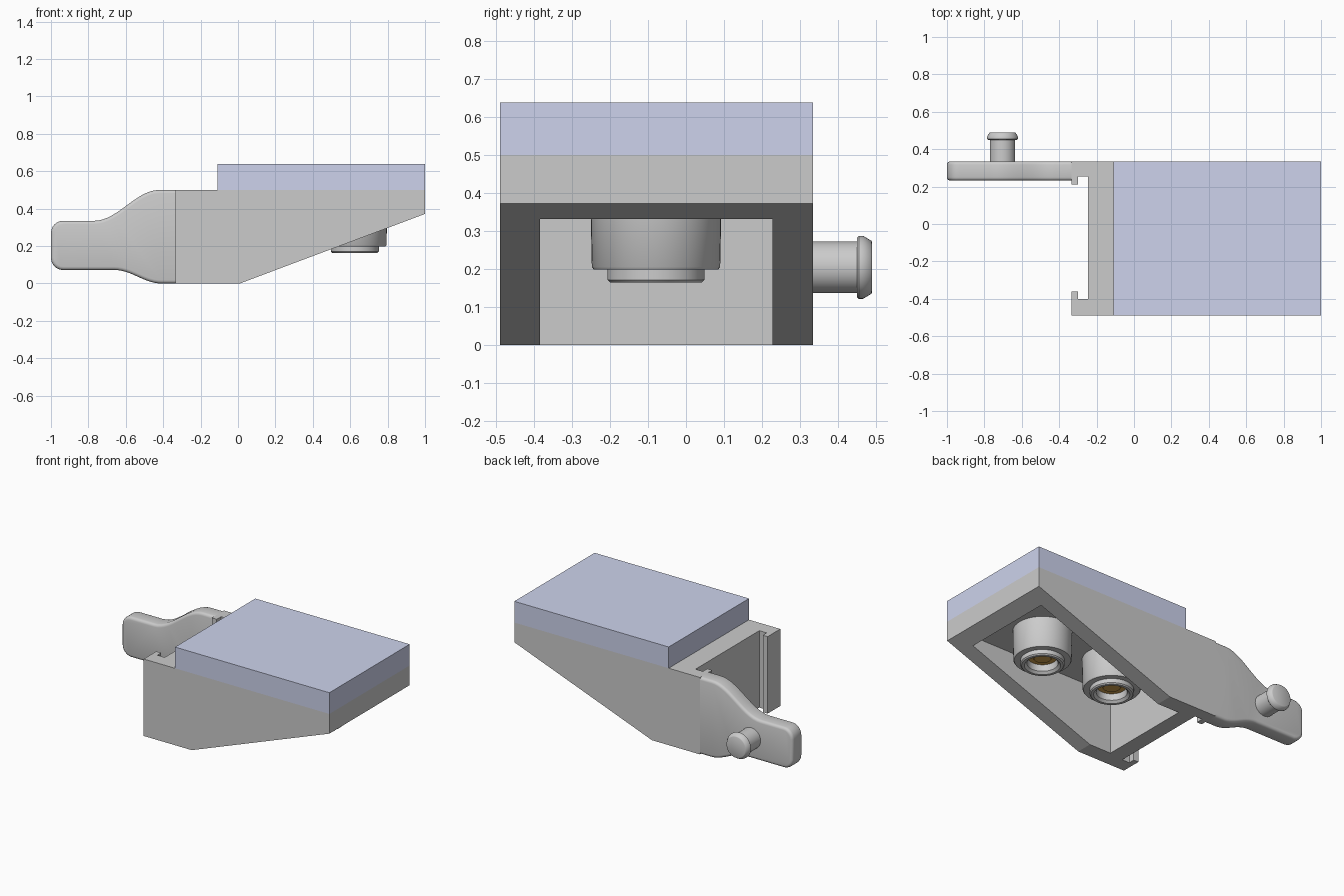
import bpy, bmesh, math
from mathutils import Matrix

if "Cube" in bpy.data.objects:
    bpy.data.objects.remove(bpy.data.objects["Cube"])


def material(name, color):
    m = bpy.data.materials.new(name)
    m.diffuse_color = (*color, 1)
    m.use_nodes = True
    m.node_tree.nodes["Principled BSDF"].inputs["Base Color"].default_value = m.diffuse_color
    return m


def add(name, bm, mat=None, smooth=False):
    bmesh.ops.recalc_face_normals(bm, faces=bm.faces)
    me = bpy.data.meshes.new(name)
    bm.to_mesh(me)
    bm.free()
    ob = bpy.data.objects.new(name, me)
    bpy.context.collection.objects.link(ob)
    if mat:
        me.materials.append(mat)
    if smooth:
        bpy.ops.object.select_all(action='DESELECT')
        ob.select_set(True)
        bpy.context.view_layer.objects.active = ob
        bpy.ops.object.shade_smooth_by_angle(angle=math.radians(35))
    return ob


def prism(points, axis, lo, hi):
    """Extrude a flat outline along 'y' (points are x,z) or 'z' (points are x,y)."""
    bm = bmesh.new()
    place = (lambda a, b, t: (a, t, b)) if axis == 'y' else (lambda a, b, t: (a, b, t))
    face = bm.faces.new([bm.verts.new(place(a, b, lo)) for a, b in points])
    ext = bmesh.ops.extrude_face_region(bm, geom=[face])
    moved = [v for v in ext['geom'] if isinstance(v, bmesh.types.BMVert)]
    bmesh.ops.translate(bm, verts=moved, vec=place(0, 0, hi - lo))
    return bm


def rect(x0, x1, y0, y1):
    return [(x0, y0), (x1, y0), (x1, y1), (x0, y1)]


def lathe(profile, matrix, steps=48):
    """Spin (radius, height) points about z, then place the result."""
    bm = bmesh.new()
    vs = [bm.verts.new((r, 0, h)) for r, h in profile]
    es = [bm.edges.new(p) for p in zip(vs, vs[1:])]
    bmesh.ops.spin(bm, geom=vs + es, cent=(0, 0, 0), axis=(0, 0, 1),
                   angle=2 * math.pi, steps=steps)
    bmesh.ops.remove_doubles(bm, verts=bm.verts, dist=1e-4)
    bm.transform(matrix)
    return bm


def cut(ob, cutter):
    mod = ob.modifiers.new("cut", 'BOOLEAN')
    mod.operation, mod.solver, mod.object = 'DIFFERENCE', 'EXACT', cutter
    bpy.context.view_layer.objects.active = ob
    bpy.ops.object.modifier_apply(modifier=mod.name)
    bpy.data.objects.remove(cutter)


def s_curve(x0, z0, x1, z1, n=14):
    return [(x0 + (x1 - x0) * i / n,
             z0 + (z1 - z0) * (1 - math.cos(math.pi * i / n)) / 2) for i in range(n + 1)]


def corner(cx, cz, r, start, n=6):
    return [(cx + r * math.cos(math.radians(start + 90 * i / n)),
             cz + r * math.sin(math.radians(start + 90 * i / n))) for i in range(n + 1)]


blue = material("pad_blue", (0.61, 0.65, 0.84))
gold = material("contact_gold", (0.65, 0.36, 0.08))
Y0, Y1 = -0.49, 0.335

# Wedge-shaped housing, hollow underneath, with a T-shaped channel at the back
housing = add("housing", prism([(-0.335, 0), (0.01, 0), (1, 0.372), (1, 0.5), (-0.335, 0.5)],
                               'y', Y0, Y1))
cut(housing, add("cavity", prism(rect(-0.145, 0.893, -0.385, 0.228), 'z', -0.5, 0.393)))
cut(housing, add("channel", prism(
    [(-0.5, -0.36), (-0.30, -0.36), (-0.30, -0.40), (-0.247, -0.40),
     (-0.247, 0.255), (-0.30, 0.255), (-0.30, 0.21), (-0.5, 0.21)], 'z', -0.5, 1)))

# Lever arm with softened outline
outline = ([(-0.335, 0.5)] + s_curve(-0.42, 0.5, -0.77, 0.335)
           + corner(-0.935, 0.27, 0.065, 90) + corner(-0.935, 0.137, 0.065, 180)
           + s_curve(-0.66, 0.072, -0.41, 0) + [(-0.335, 0)])
bm = prism(outline, 'y', 0.232, Y1)
rim = [e for e in bm.edges
       if abs(e.verts[0].co.y - e.verts[1].co.y) < 1e-5
       and not all(v.co.x > -0.34 for v in e.verts)]
bmesh.ops.bevel(bm, geom=rim, offset=0.018, segments=3, profile=0.5, affect='EDGES')
add("lever_arm", bm, smooth=True)

# Headed peg on the outside of the arm
add("peg", lathe([(0, 0.30), (0.068, 0.30), (0.068, 0.45), (0.078, 0.45), (0.083, 0.455),
                  (0.083, 0.466), (0.07, 0.488), (0.066, 0.49), (0, 0.49)],
                 Matrix.Translation((-0.703, 0, 0.204)) @ Matrix.Rotation(-math.pi / 2, 4, 'X')),
    smooth=True)

# Two sockets under the ceiling, each with a recessed contact
for i, x in enumerate((0.625, 0.102), 1):
    at = Matrix.Translation((x, -0.079, 0))
    add(f"socket_{i}", lathe([(0, 0.40), (0.173, 0.40), (0.169, 0.205), (0.164, 0.198),
                              (0.128, 0.198), (0.128, 0.171), (0.121, 0.164), (0.105, 0.164),
                              (0.09, 0.178), (0.085, 0.23), (0, 0.23)], at), smooth=True)
    add(f"contact_{i}", lathe([(0.085, 0.218), (0.055, 0.218), (0.05, 0.21), (0, 0.21)], at),
        gold, smooth=True)

# Flat pad on top
add("pad", prism(rect(-0.11, 1, Y0, Y1), 'z', 0.5, 0.638), blue)
